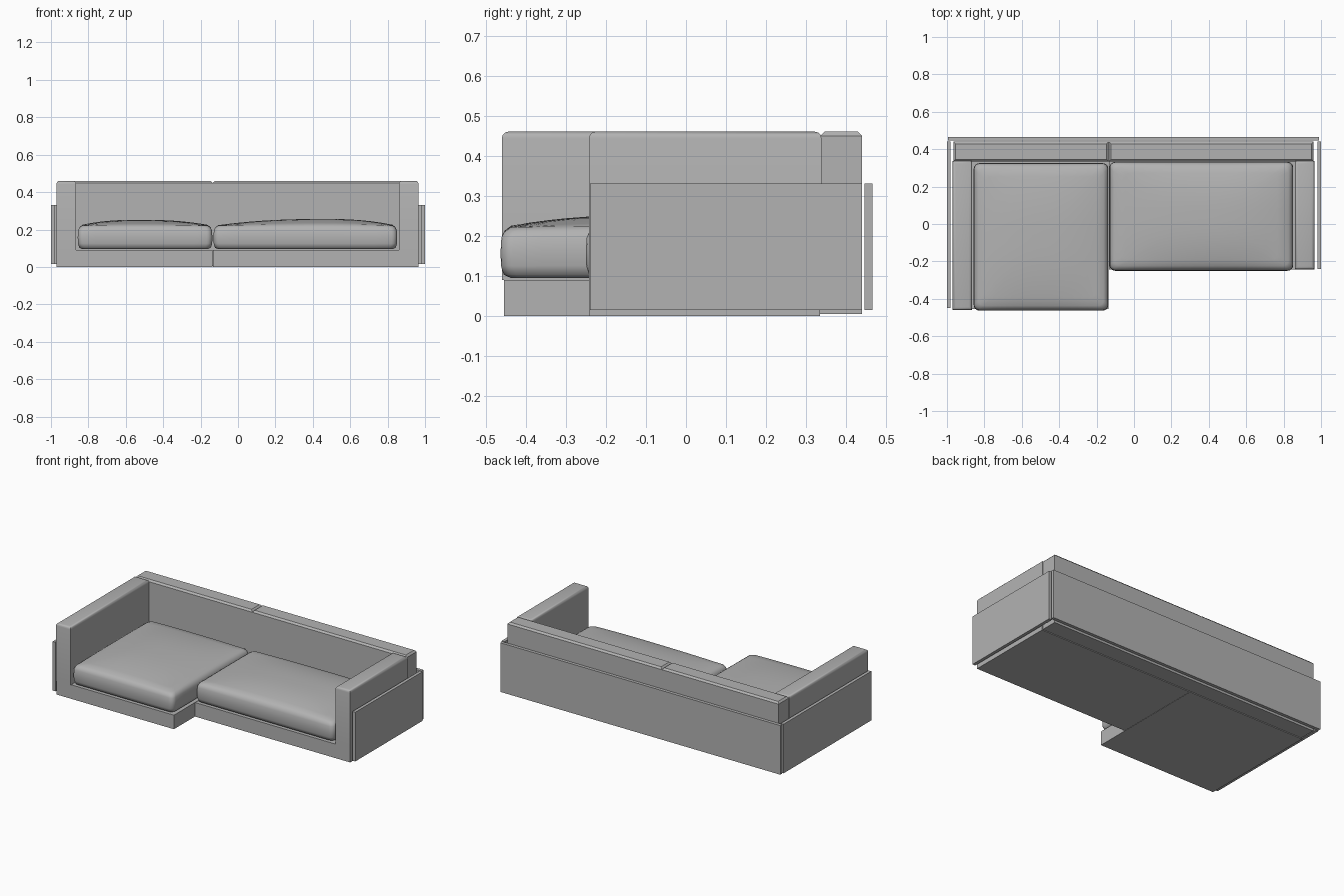
import bpy, bmesh, math
from mathutils import Vector

cube = bpy.data.objects.get("Cube")
if cube:
    bpy.data.objects.remove(cube, do_unlink=True)

GREY = (0.45, 0.45, 0.45, 1)
fabric = bpy.data.materials.new("grey fabric")
fabric.use_nodes = True
fabric.diffuse_color = GREY
fabric.node_tree.nodes["Principled BSDF"].inputs["Base Color"].default_value = GREY


def finish(name, bm, smooth_angle=None):
    bmesh.ops.recalc_face_normals(bm, faces=bm.faces)
    mesh = bpy.data.meshes.new(name)
    bm.to_mesh(mesh)
    bm.free()
    mesh.materials.append(fabric)
    obj = bpy.data.objects.new(name, mesh)
    bpy.context.collection.objects.link(obj)
    if smooth_angle:
        bpy.ops.object.select_all(action="DESELECT")
        obj.select_set(True)
        bpy.context.view_layer.objects.active = obj
        bpy.ops.object.shade_smooth_by_angle(angle=math.radians(smooth_angle))
    return obj


def box(name, xs, ys, zs, bevel=0, segments=1, pick=None):
    """Box between limits; bevels the edges whose two ends satisfy pick."""
    bm = bmesh.new()
    bmesh.ops.create_cube(bm, size=1)
    for v in bm.verts:
        v.co = Vector([lim[1] if c > 0 else lim[0] for c, lim in zip(v.co, (xs, ys, zs))])
    if bevel:
        edges = [e for e in bm.edges if all(pick(v.co) for v in e.verts)]
        bmesh.ops.bevel(bm, geom=edges, offset=bevel, segments=segments,
                        profile=0.5, affect="EDGES")
    return finish(name, bm, 40 if segments > 1 else None)


def cushion(name, xs, ys, crown, lean):
    """Padded cushion lofted from rounded rectangles, with a crowned top."""
    cx, cy = sum(xs) / 2, sum(ys) / 2
    hx, hy = (xs[1] - xs[0]) / 2, (ys[1] - ys[0]) / 2
    bm = bmesh.new()

    def outline(inset, z, scale=1.0):
        ax, ay = hx - inset, hy - inset
        r = 0.03
        pts = []
        for quarter in range(4):
            sx = 1 if quarter in (0, 3) else -1
            sy = 1 if quarter < 2 else -1
            for i in range(5):
                a = math.pi / 2 * (quarter + i / 4)
                pts.append((sx * (ax - r) + r * math.cos(a),
                            sy * (ay - r) + r * math.sin(a)))
            # straight run towards the next corner
            nx, ny = ((-sx, sy), (sx, -sy))[quarter % 2]
            a = math.pi / 2 * (quarter + 1)
            end = (nx * (ax - r) + r * math.cos(a), ny * (ay - r) + r * math.sin(a))
            start = pts[-1]
            for i in range(1, 10):
                pts.append(tuple(s + (e - s) * i / 10 for s, e in zip(start, end)))
        ring = []
        for x, y in pts:
            x, y = x * scale, y * scale
            u, v = x / hx, y / hy
            puff = max(0, 1 - abs(u) ** 2.5) * max(0, 1 - abs(v) ** 2.5)
            lift = crown * puff * (1 + lean * u) if z > 0.2 else 0
            ring.append(bm.verts.new((cx + x, cy + y, z + lift)))
        return ring

    sides = [(0.025, 0.095), (0.008, 0.103), (0.001, 0.125), (0, 0.16),
             (0.002, 0.195), (0.010, 0.211), (0.026, 0.220)]
    rings = [outline(i, z) for i, z in sides]
    rings += [outline(0.026, 0.220, k / 8) for k in range(7, 0, -1)]
    for a, b in zip(rings, rings[1:]):
        for i in range(len(a)):
            j = (i + 1) % len(a)
            bm.faces.new((a[i], a[j], b[j], b[i]))
    bm.faces.new(rings[0])
    bm.faces.new(rings[-1])
    return finish(name, bm, 50)


SEAM = -0.135
FRONT_LONG, FRONT_SHORT = -0.455, -0.242
REAR = 0.335

# Plinths: long chaise section and shorter seat section
box("chaise_base", (-0.97, SEAM - 0.001), (FRONT_LONG, REAR), (0, 0.09))
box("seat_base", (SEAM + 0.001, 0.965), (FRONT_SHORT, REAR), (0, 0.09))

# Armrests with softened tops and front edges
for name, xs, front in (("right_armrest", (-0.97, -0.865), FRONT_LONG - 0.005),
                        ("left_armrest", (0.86, 0.965), FRONT_SHORT)):
    box(name, xs, (front, 0.338), (0.09, 0.46), 0.016, 3,
        lambda p, f=front: p.z > 0.4 or abs(p.y - f) < 0.001 and p.z > 0.4)

# Backrest in two sections with chamfered tops
for name, xs in (("right_backrest", (-0.965, SEAM)), ("left_backrest", (SEAM, 0.96))):
    box(name, xs, (REAR, 0.44), (0.005, 0.46), 0.011, 1, lambda p: p.z > 0.4)

# Thin outer panels, standing slightly clear of the frame
PANEL = (0.015, 0.33)
box("right_side_panel", (-1.0, -0.98), (-0.45, 0.44), PANEL)
box("left_side_panel", (0.98, 1.0), (-0.24, 0.44), PANEL)
box("rear_panel", (-0.995, 0.99), (0.446, 0.466), PANEL)

# Seat cushions
cushion("chaise_cushion", (-0.857, -0.137), (-0.463, 0.325), 0.032, -0.1)
cushion("seat_cushion", (-0.131, 0.851), (-0.25, 0.332), 0.036, 0.25)
